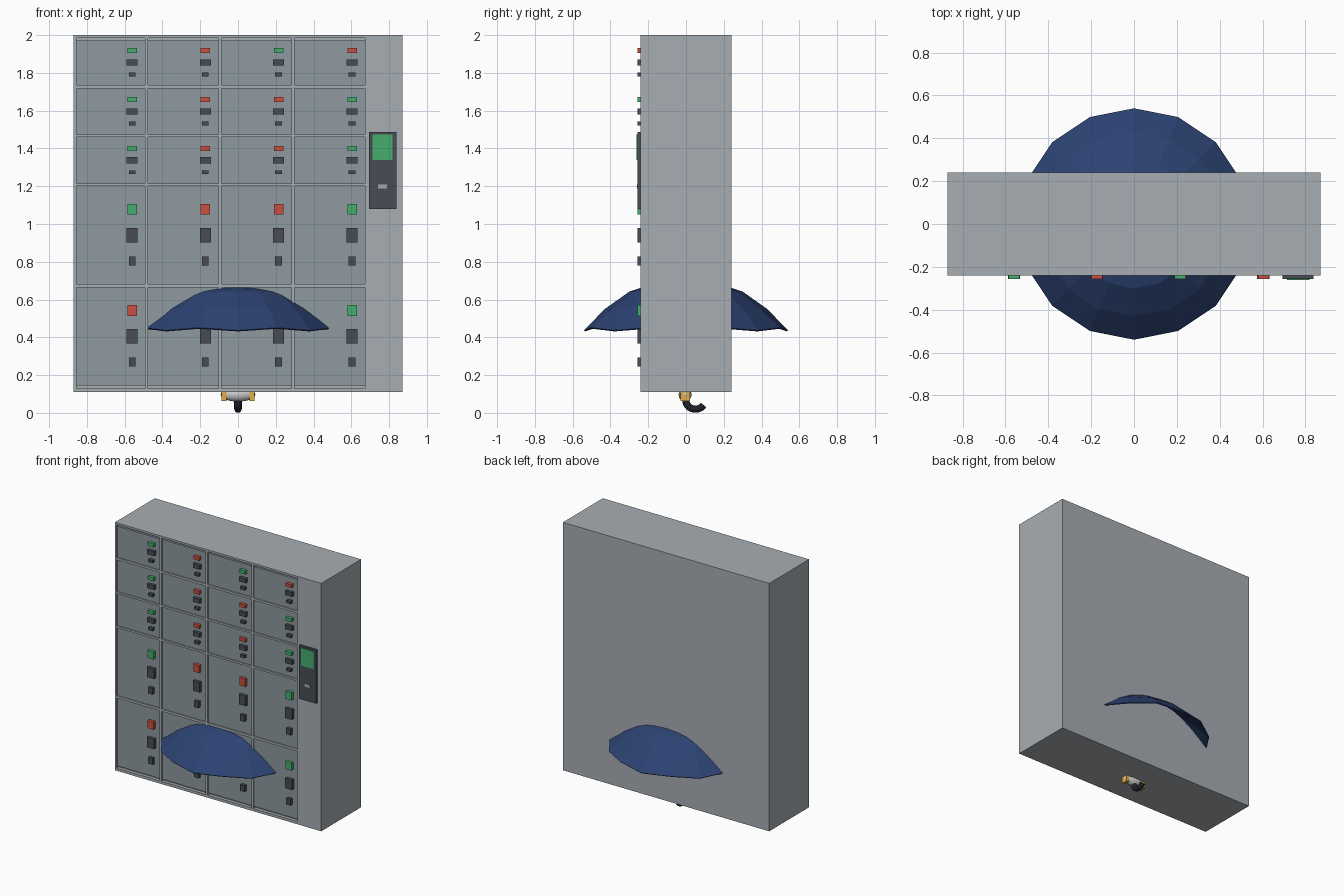
import bpy, bmesh, math
from mathutils import Vector

if "Cube" in bpy.data.objects:
    bpy.data.objects.remove(bpy.data.objects["Cube"])


def mat(name, rgb):
    m = bpy.data.materials.new(name)
    m.diffuse_color = (*rgb, 1)
    m.use_nodes = True
    m.node_tree.nodes["Principled BSDF"].inputs["Base Color"].default_value = m.diffuse_color
    return m


STEEL = mat("steel", (.39, .42, .45))
DOOR = mat("door_grey", (.27, .32, .35))
DARK = mat("dark", (.065, .075, .09))
GREEN = mat("green", (.06, .42, .15))
RED = mat("red", (.6, .08, .05))
NAVY = mat("navy", (.025, .055, .17))
BLACK = mat("black", (.015, .016, .02))
WHITE = mat("white", (.85, .85, .85))
GOLD = mat("gold", (.75, .42, .06))


def finish(bm, name, m):
    me = bpy.data.meshes.new(name)
    bmesh.ops.recalc_face_normals(bm, faces=bm.faces)
    bm.to_mesh(me)
    bm.free()
    ob = bpy.data.objects.new(name, me)
    bpy.context.collection.objects.link(ob)
    me.materials.append(m)
    return ob


def box(name, x, y, z, m):
    bm = bmesh.new()
    bmesh.ops.create_cube(bm, size=1)
    for v in bm.verts:
        v.co = Vector([(r[0] + r[1]) / 2 + c * (r[1] - r[0]) for c, r in zip(v.co, (x, y, z))])
    return finish(bm, name, m)


def tube(name, pts, r, m):
    cu = bpy.data.curves.new(name, 'CURVE')
    cu.dimensions = '3D'
    cu.bevel_depth = r
    cu.bevel_resolution = 3
    cu.use_fill_caps = True
    sp = cu.splines.new('POLY')
    sp.points.add(len(pts) - 1)
    for p, c in zip(sp.points, pts):
        p.co = (*c, 1)
    ob = bpy.data.objects.new(name, cu)
    bpy.context.collection.objects.link(ob)
    cu.materials.append(m)
    return ob


COLS = [(-.855, -.492), (-.476, -.104), (-.088, .284), (.298, .672)]
ROWS = [(1.735, 1.985), (1.475, 1.718), (1.215, 1.46), (.682, 1.2), (.13, .664)]

# Locker carcass: front face grid with door cells pushed in
xs = sorted([-.87, .87] + [v for c in COLS for v in c])
zs = sorted([.11, 2.0] + [v for r in ROWS for v in r])
F, B = -.24, .24
bm = bmesh.new()
g = [[bm.verts.new((x, F, z)) for z in zs] for x in xs]
cells = []
for i in range(len(xs) - 1):
    for j in range(len(zs) - 1):
        f = bm.faces.new((g[i][j], g[i + 1][j], g[i + 1][j + 1], g[i][j + 1]))
        if i % 2 and j % 2:
            cells.append(f)
# Sides and back
rim = [e for e in bm.edges if e.is_boundary]
res = bmesh.ops.extrude_edge_only(bm, edges=rim)['geom']
back = [v for v in res if isinstance(v, bmesh.types.BMVert)]
for v in back:
    v.co.y = B
bmesh.ops.edgeloop_fill(bm, edges=[e for e in bm.edges if e.is_boundary])
# Recesses
bmesh.ops.recalc_face_normals(bm, faces=bm.faces)
for f in bmesh.ops.extrude_discrete_faces(bm, faces=cells)['faces']:
    bmesh.ops.translate(bm, vec=(0, .025, 0), verts=f.verts)
finish(bm, "locker_body", STEEL)

# Doors with indicator, latch and keyhole plate
LIGHTS = ["GRGR", "GRRG", "GRRG", "GRRG", "RRRG"]
LX = [-.56, -.173, .215, .604]
MID = [1.918, 1.659, 1.4, 1.078, .543]
for r, (z0, z1) in enumerate(ROWS):
    z0 += .014 * (r == 4)
    z1 -= .014 * (r == 0)
    k = 1 if r < 3 else 2.3
    for c, (x0, x1) in enumerate(COLS):
        n = f"{r + 1}_{c + 1}"
        box("door_" + n, (x0, x1), (-.232, -.21), (z0, z1), DOOR)
        m = GREEN if LIGHTS[r][c] == "G" else RED
        parts = [("indicator_", .025, 0, .0125 * k, m),
                 ("latch_", .029, -.063 if k == 1 else -.138, .0165 * k, DARK),
                 ("keyhole_", .018, -.126 if k == 1 else -.274, .0105 * k, DARK)]
        for p, w, dz, h, pm in parts:
            z = MID[r] + dz
            box(p + n, (LX[c] - w, LX[c] + w), (-.256, -.225), (z - h, z + h), pm)

# Payment terminal
box("terminal", (.694, .838), (-.256, -.235), (1.08, 1.488), DARK)
box("terminal_screen", (.713, .818), (-.261, -.25), (1.34, 1.475), GREEN)
box("terminal_slot", (.741, .79), (-.26, -.25), (1.187, 1.21), STEEL)

# Umbrella canopy: 8 ribs, scalloped rim
bm = bmesh.new()
rings = []
for r, z in ((.15, .692), (.3, .642), (.43, .55), (.54, .437)):
    ring = []
    for i in range(16):
        a = i * math.tau / 16
        lift = .014 * (i % 2) if r > .5 else 0
        ring.append(bm.verts.new((r * math.cos(a), r * math.sin(a), z + lift)))
    rings.append(ring)
top = bm.verts.new((0, 0, .71))
for i in range(16):
    j = (i + 1) % 16
    bm.faces.new((top, rings[0][i], rings[0][j]))
    for p, q in zip(rings, rings[1:]):
        bm.faces.new((p[i], q[i], q[j], p[j]))
canopy = finish(bm, "umbrella_canopy", NAVY)
s = canopy.modifiers.new("thickness", 'SOLIDIFY')
s.thickness = .008

# Umbrella shaft and hooked handle
tube("umbrella_shaft", [(0, 0, .07), (0, 0, .74)], .009, BLACK)
hook = [(0, 0, .13)] + [(0, .05 - .05 * math.cos(t), .063 - .043 * math.sin(t))
                        for t in [math.pi * k / 12 for k in range(11)]]
tube("umbrella_handle", hook, .02, BLACK)

# White fitting with gold ends beside the handle
bm = bmesh.new()
bmesh.ops.create_uvsphere(bm, u_segments=24, v_segments=12, radius=1)
for v in bm.verts:
    v.co = Vector((v.co.x * .092, v.co.y * .034 - .005, v.co.z * .038 + .098))
ob = finish(bm, "white_fitting", WHITE)
for p in ob.data.polygons:
    p.use_smooth = True
for sx, n in ((-1, "left"), (1, "right")):
    x = sx * .075
    box("gold_tab_" + n, (x - .013, x + .013), (-.03, .02), (.062, .14), GOLD)
